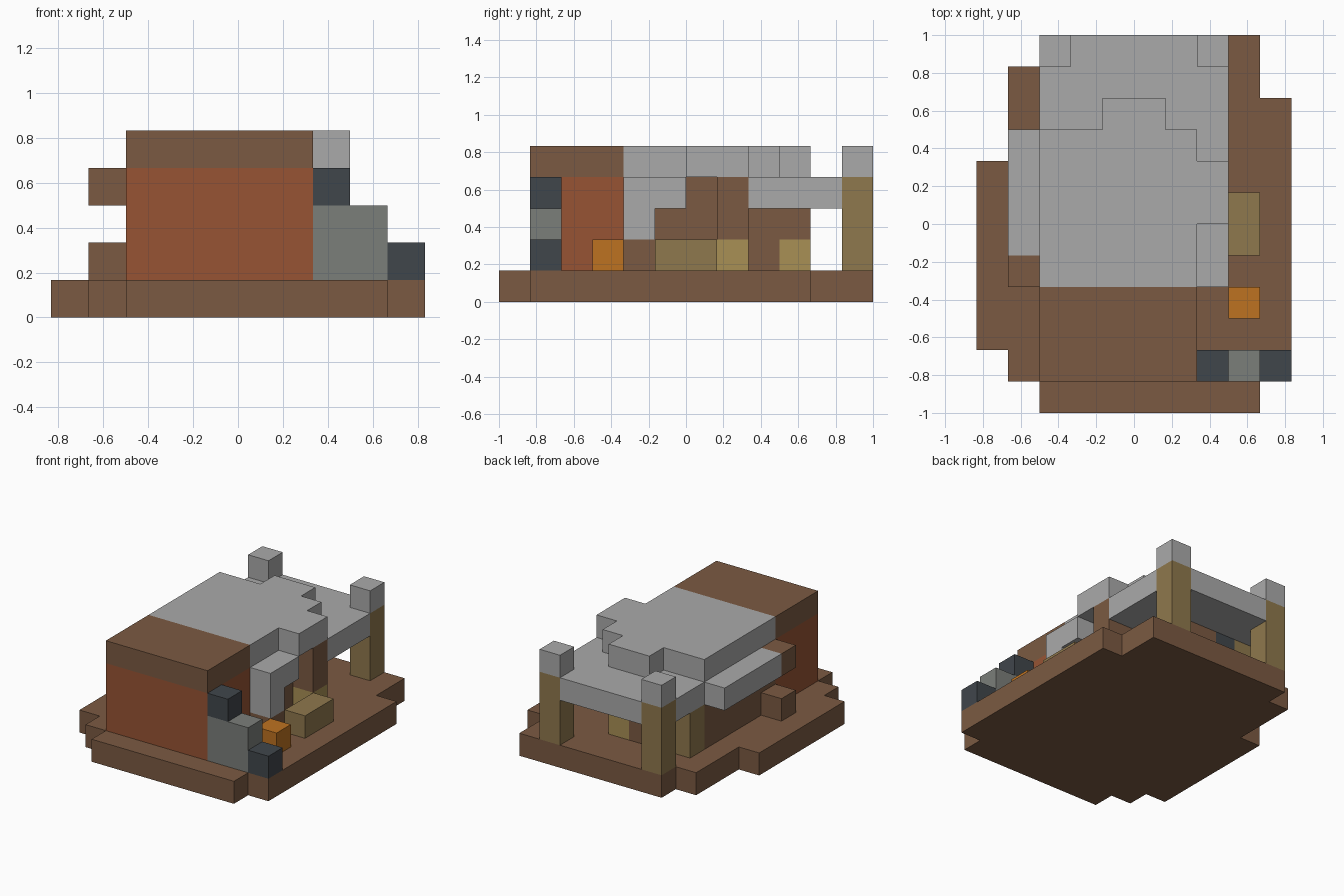
import bpy
import bmesh

cube = bpy.data.objects.get("Cube")
if cube:
    bpy.data.objects.remove(cube, do_unlink=True)

U = 1 / 6  # edge of one block


def linear(c):
    c /= 255
    return c / 12.92 if c <= 0.04045 else ((c + 0.055) / 1.055) ** 2.4


def material(name, r, g, b):
    m = bpy.data.materials.new(name)
    m.use_nodes = True
    col = (linear(r), linear(g), linear(b), 1)
    m.diffuse_color = col
    bsdf = next(n for n in m.node_tree.nodes if n.type == "BSDF_PRINCIPLED")
    bsdf.inputs["Base Color"].default_value = col
    return m


brown = material("brown wood", 123, 90, 66)
rust = material("rust clay", 151, 84, 52)
light = material("light grey stone", 170, 170, 170)
grey = material("mid grey stone", 123, 126, 122)
slate = material("dark slate", 64, 70, 75)
orange = material("orange", 189, 114, 33)
tan = material("tan timber", 143, 120, 77)
straw = material("pale straw", 168, 144, 85)


def prism(name, mat, outline, z0, z1):
    """Extrude a counter-clockwise outline, in block units, from z0 to z1."""
    bm = bmesh.new()
    face = bm.faces.new([bm.verts.new((x * U, y * U, z0 * U)) for x, y in outline])
    top = bmesh.ops.extrude_face_region(bm, geom=[face])["geom"]
    bmesh.ops.translate(bm, vec=(0, 0, (z1 - z0) * U),
                        verts=[v for v in top if isinstance(v, bmesh.types.BMVert)])
    bmesh.ops.recalc_face_normals(bm, faces=bm.faces)
    mesh = bpy.data.meshes.new(name)
    bm.to_mesh(mesh)
    bm.free()
    mesh.materials.append(mat)
    ob = bpy.data.objects.new(name, mesh)
    bpy.context.collection.objects.link(ob)
    return ob


def box(name, mat, x, y, z):
    """Box from (low, high) pairs in block units."""
    return prism(name, mat, [(x[0], y[0]), (x[1], y[0]), (x[1], y[1]), (x[0], y[1])], *z)


# Stepped ground platform
prism("platform", brown, [(-3, -6), (4, -6), (4, -5), (5, -5), (5, 4), (4, 4), (4, 6),
                          (-3, 6), (-3, 5), (-4, 5), (-4, 2), (-5, 2), (-5, -4),
                          (-4, -4), (-4, -5), (-3, -5)], 0, 1)

# Front block with its wooden cap
box("front_block", rust, (-3, 2), (-5, -2), (1, 4))
box("front_cap", brown, (-3, 2), (-5, -2), (4, 5))

# Main house walls
box("house_wall", brown, (-3, 2), (-2, 2), (1, 4))
box("back_wall", brown, (-3, 1), (2, 3), (1, 3))
box("door_side_wall", brown, (-1, 0), (3, 4), (1, 3))
box("rear_lintel", brown, (0, 1), (3, 4), (2, 3))
box("rear_straw_block", straw, (0, 1), (3, 4), (1, 2))
box("rear_door", slate, (-2, -1), (3, 4), (1, 3))
box("rear_corner_post", tan, (-3, -2), (3, 4), (1, 3))

# Side post on its straw footing
box("side_post", brown, (2, 3), (1, 2), (2, 4))
box("side_post_footing", straw, (2, 3), (1, 2), (1, 2))

# Upper roof with stepped back edge
prism("upper_roof", light, [(-3, -2), (2, -2), (2, 0), (3, 0), (3, 2), (2, 2), (2, 3),
                            (1, 3), (1, 4), (-1, 4), (-1, 3), (-3, 3)], 4, 5)

# Right eave, with a hanging end over a wooden foot
box("right_eave", light, (2, 3), (-1, 0), (3, 4))
box("right_eave_end", light, (2, 3), (-2, -1), (2, 4))
box("right_eave_foot", brown, (2, 3), (-2, -1), (1, 2))

# Left eave, its wooden end and the foot below
box("left_eave", light, (-4, -3), (-1, 3), (3, 4))
box("left_eave_end", brown, (-4, -3), (-2, -1), (3, 4))
box("left_foot", brown, (-4, -3), (-2, -1), (1, 2))

# Porch roof and its two capped posts
prism("porch_roof", light, [(-3, 2), (3, 2), (3, 5), (2, 5), (2, 6),
                            (-2, 6), (-2, 5), (-3, 5)], 3, 4)
for side, x in (("left", 2), ("right", -3)):
    box(f"porch_post_{side}", tan, (x, x + 1), (5, 6), (1, 4))
    box(f"porch_post_cap_{side}", light, (x, x + 1), (5, 6), (4, 5))

# Stonework and loose blocks beside the front
box("stone_stack", grey, (2, 4), (-5, -4), (1, 3))
box("stack_top", slate, (2, 3), (-5, -4), (3, 4))
box("stack_end", slate, (4, 5), (-5, -4), (1, 2))
box("orange_crate", orange, (3, 4), (-3, -2), (1, 2))
box("bench", tan, (3, 4), (-1, 1), (1, 2))
